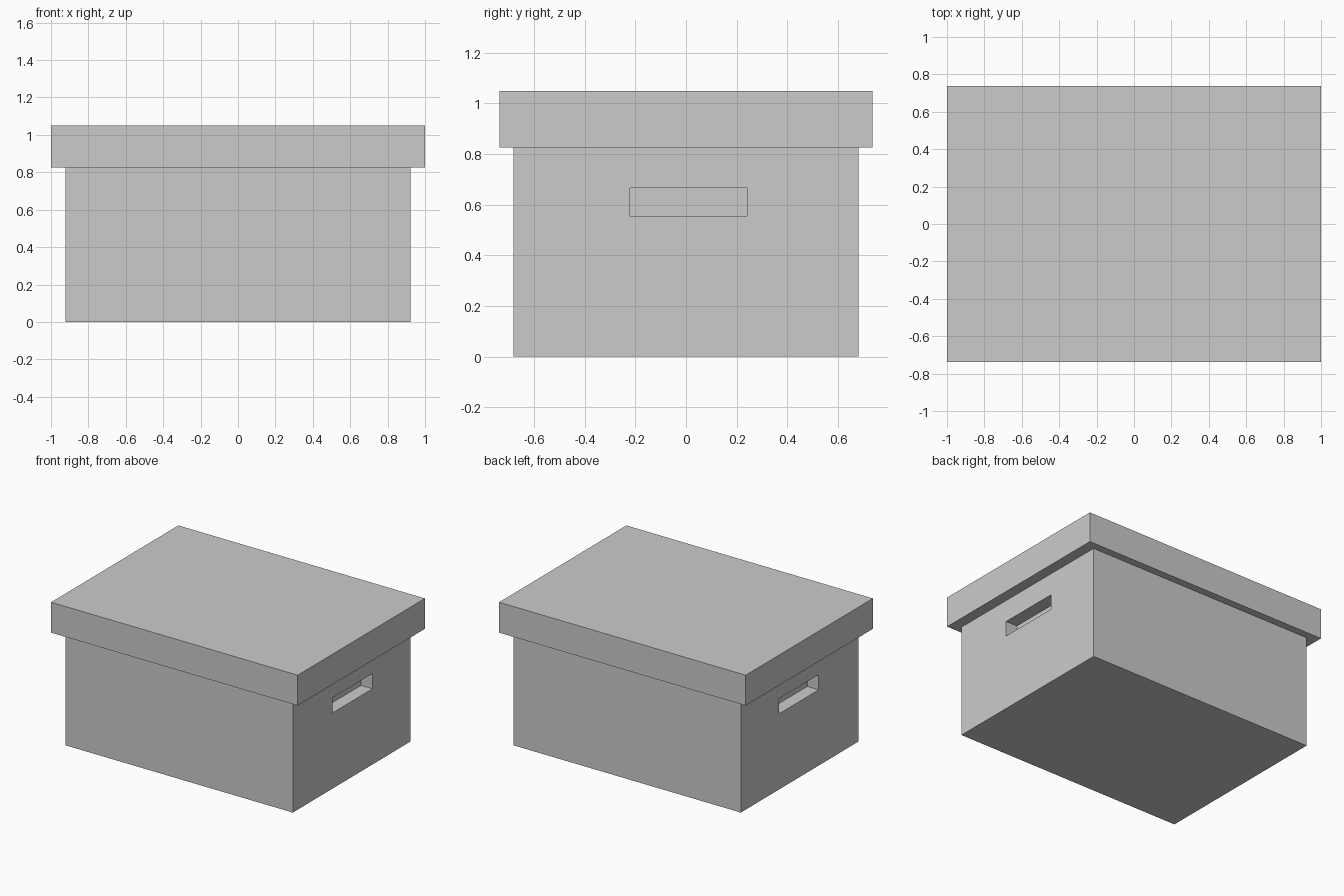
import bpy

if "Cube" in bpy.data.objects:
    bpy.data.objects.remove(bpy.data.objects["Cube"])


def block(name, low, high):
    """Axis-aligned box between two opposite corners."""
    centre = [(a + b) / 2 for a, b in zip(low, high)]
    bpy.ops.mesh.primitive_cube_add(size=1, location=centre)
    obj = bpy.context.object
    obj.name = name
    obj.scale = [b - a for a, b in zip(low, high)]
    bpy.ops.object.transform_apply(location=False, rotation=False, scale=True)
    return obj


BODY_X, BODY_Y = 0.922, 0.682
LID_X, LID_Y = 1.0, 0.737
LID_BOTTOM, LID_TOP = 0.826, 1.049
HANDLE_DEPTH = 0.093

# Box body and overhanging lid
body = block("box_body", (-BODY_X, -BODY_Y, 0), (BODY_X, BODY_Y, LID_BOTTOM))
block("lid", (-LID_X, -LID_Y, LID_BOTTOM), (LID_X, LID_Y, LID_TOP))

# Hand-hold recesses cut into both end walls
for side, label in ((1, "right"), (-1, "left")):
    xs = sorted((side * (BODY_X - HANDLE_DEPTH), side * (BODY_X + 0.1)))
    cutter = block(f"{label}_handle_cutter", (xs[0], -0.221, 0.555), (xs[1], 0.241, 0.666))
    cutter.hide_render = True
    cutter.display_type = 'WIRE'
    cut = body.modifiers.new(f"{label}_handle", 'BOOLEAN')
    cut.operation = 'DIFFERENCE'
    cut.solver = 'EXACT'
    cut.object = cutter
